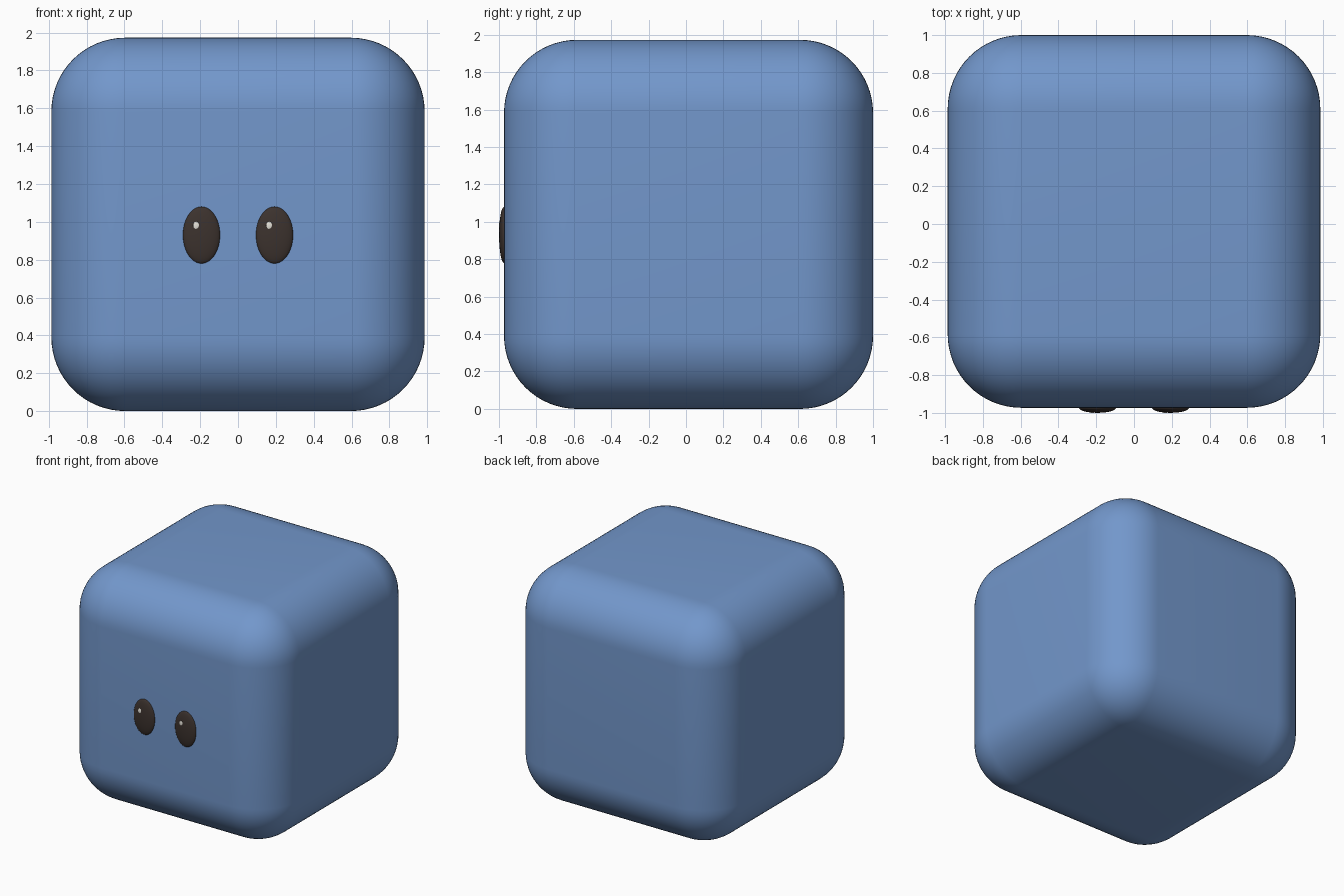
import bpy

if "Cube" in bpy.data.objects:
    bpy.data.objects.remove(bpy.data.objects["Cube"])

HALF = 0.9865          # half the body width
FRONT = 1.0 - 2 * HALF  # y of the front face


def material(name, rgb):
    m = bpy.data.materials.new(name)
    m.diffuse_color = (*rgb, 1)
    m.use_nodes = True
    m.node_tree.nodes["Principled BSDF"].inputs["Base Color"].default_value = m.diffuse_color
    return m


def ellipsoid(name, loc, radii, mat, segs, rings):
    bpy.ops.mesh.primitive_uv_sphere_add(segments=segs, ring_count=rings, radius=1, location=loc)
    ob = bpy.context.object
    ob.name = name
    ob.scale = radii
    bpy.ops.object.transform_apply(location=False, rotation=False, scale=True)
    bpy.ops.object.shade_smooth()
    ob.data.materials.append(mat)
    return ob


blue = material("blue", (0.17, 0.31, 0.6))
dark = material("dark_brown", (0.045, 0.032, 0.027))
white = material("off_white", (0.8, 0.77, 0.7))

# Rounded cube body
bpy.ops.mesh.primitive_cube_add(size=2 * HALF, location=(0, 1 - HALF, HALF))
body = bpy.context.object
body.name = "body"
bevel = body.modifiers.new("rounding", "BEVEL")
bevel.width = 0.39
bevel.segments = 16
bevel.limit_method = 'NONE'
bpy.ops.object.modifier_apply(modifier=bevel.name)
bpy.ops.object.shade_smooth_by_angle()
body.data.materials.append(blue)

# Flattened oval eyes, each with a small highlight at its upper left
for side, x in (("left", -0.193), ("right", 0.193)):
    ellipsoid(side + "_eye", (x, FRONT, 0.93), (0.098, 0.0265, 0.15), dark, 48, 24)
    ellipsoid(side + "_eye_highlight", (x - 0.028, -0.996, 0.981), (0.016, 0.004, 0.02), white, 24, 12)
